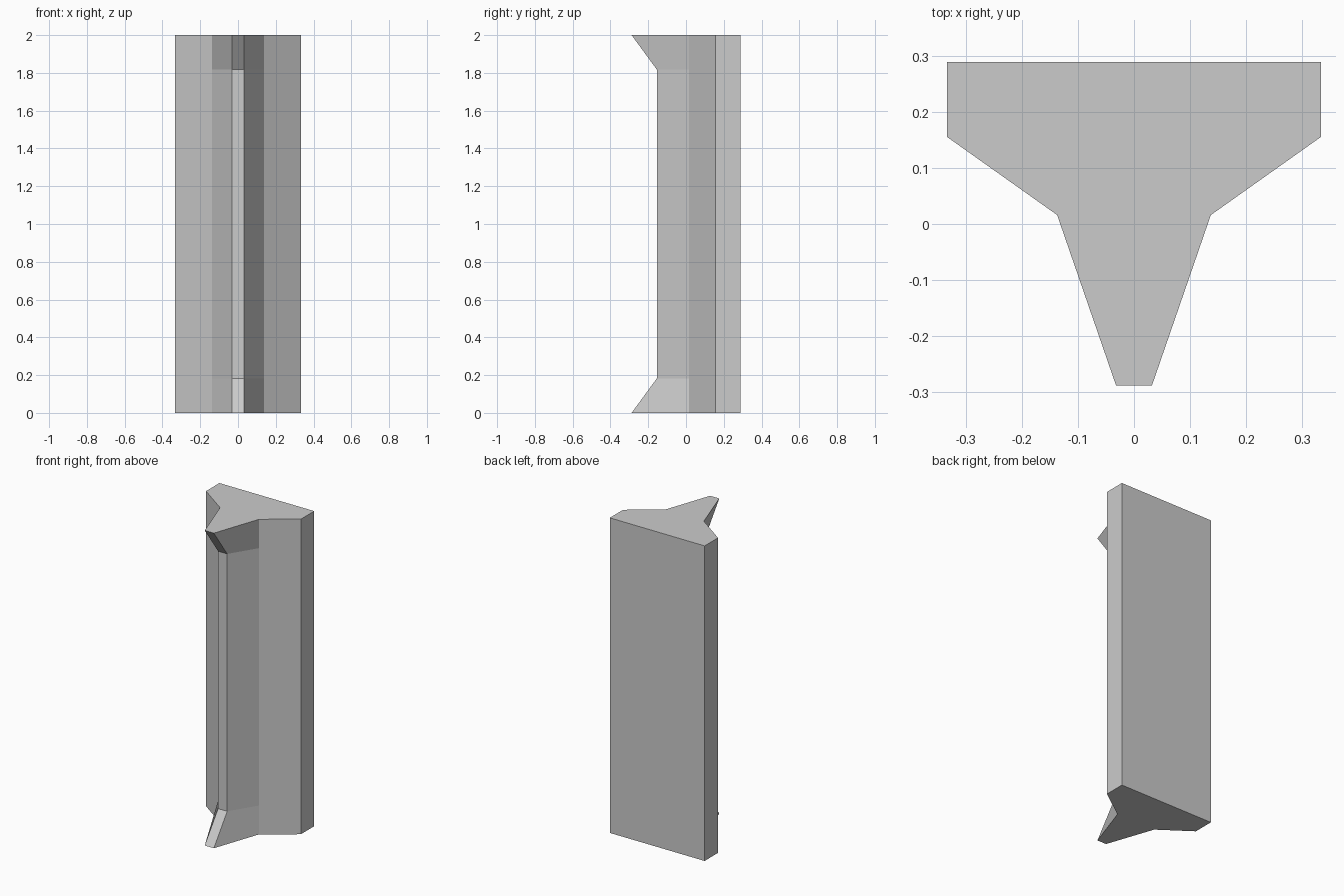
import bpy
import bmesh

if "Cube" in bpy.data.objects:
    bpy.data.objects.remove(bpy.data.objects["Cube"])


def section(tip_y):
    """Half outline from the back corner to the ridge, mirrored across x."""
    half = [(0.333, 0.289), (0.333, 0.155), (0.137, 0.016), (0.032, tip_y)]
    return half + [(-x, y) for x, y in reversed(half)]


# Ridge depth at each height: it flares forward at both ends
levels = [(0.0, -0.288), (0.183, -0.154), (1.817, -0.154), (2.0, -0.288)]

bm = bmesh.new()
rings = [[bm.verts.new((x, y, z)) for x, y in section(tip)] for z, tip in levels]

# Side walls
for low, high in zip(rings, rings[1:]):
    n = len(low)
    for i in range(n):
        j = (i + 1) % n
        bm.faces.new((low[i], low[j], high[j], high[i]))

# End caps
bm.faces.new(rings[0])
bm.faces.new(rings[-1])
bmesh.ops.recalc_face_normals(bm, faces=bm.faces)

mesh = bpy.data.meshes.new("flared_pillar")
bm.to_mesh(mesh)
bm.free()
pillar = bpy.data.objects.new("flared_pillar", mesh)
bpy.context.collection.objects.link(pillar)
